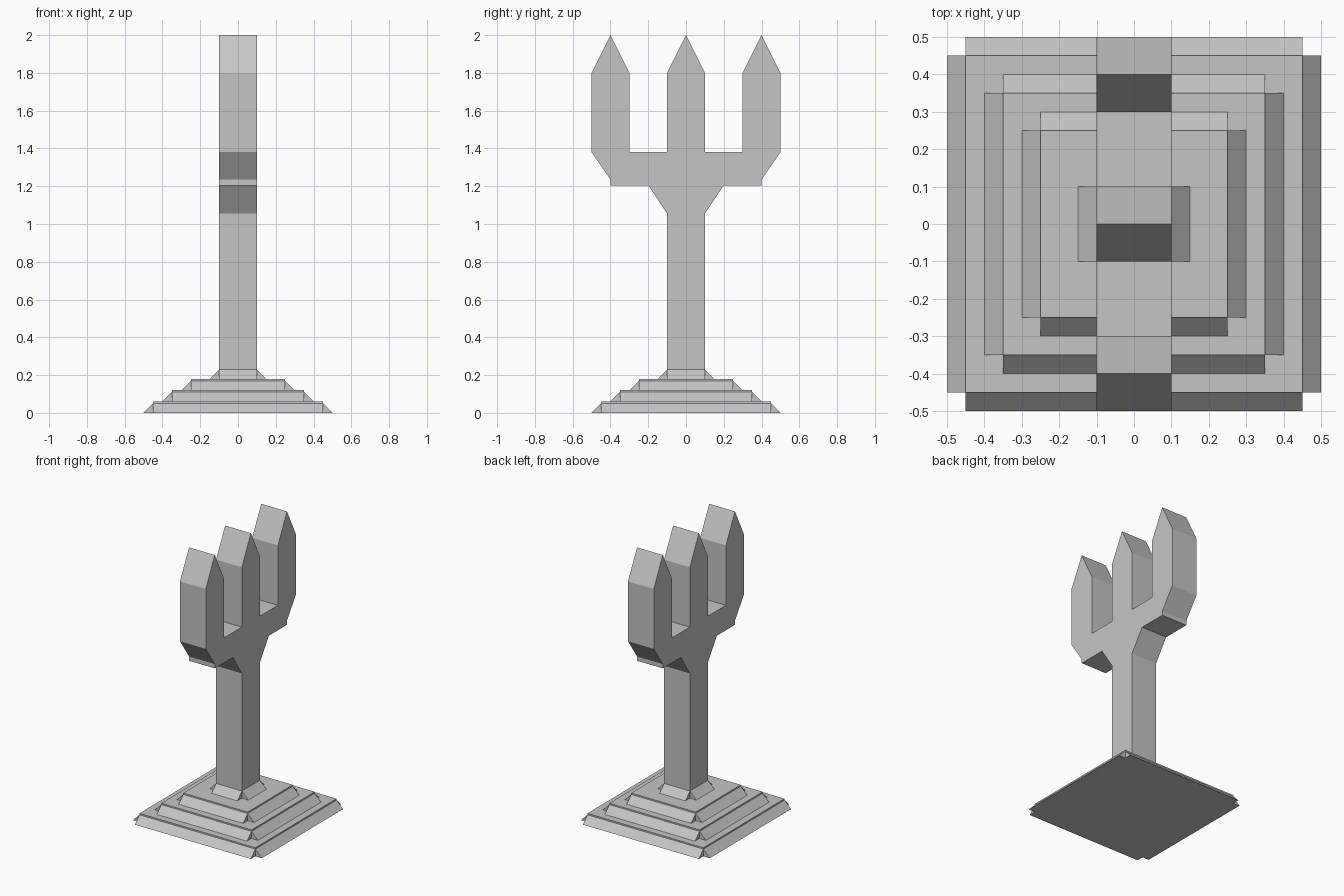
import bpy
import bmesh
from math import pi
from mathutils import Matrix

cube = bpy.data.objects.get("Cube")
if cube:
    bpy.data.objects.remove(cube, do_unlink=True)

# Single stone colour
stone = bpy.data.materials.new("stone_grey")
stone.use_nodes = True
GREY = (0.56, 0.56, 0.56, 1)
stone.diffuse_color = GREY
stone.node_tree.nodes["Principled BSDF"].inputs["Base Color"].default_value = GREY


def add_prism(bm, profile, half, turn=0.0):
    """Extrude a (y, z) profile along x from -half to +half, then turn about z."""
    face = bm.faces.new([bm.verts.new((-half, y, z)) for y, z in profile])
    geom = bmesh.ops.extrude_face_region(bm, geom=[face])["geom"]
    moved = [g for g in geom if isinstance(g, bmesh.types.BMVert)]
    bmesh.ops.translate(bm, verts=moved, vec=(2 * half, 0, 0))
    verts = set(moved) | set(face.verts)
    bmesh.ops.rotate(bm, verts=list(verts), cent=(0, 0, 0),
                     matrix=Matrix.Rotation(turn, 3, "Z"))


def finish(bm, name):
    bmesh.ops.recalc_face_normals(bm, faces=bm.faces[:])
    mesh = bpy.data.meshes.new(name)
    bm.to_mesh(mesh)
    bm.free()
    mesh.materials.append(stone)
    obj = bpy.data.objects.new(name, mesh)
    bpy.context.collection.objects.link(obj)
    return obj


# Stepped base: square slabs, each with a sloped skirt on four sides
SKIRT = 0.05
STEP = 0.06
for i, r in enumerate((0.45, 0.35, 0.25, 0.1)):
    z = i * STEP
    bm = bmesh.new()
    if i < 3:
        add_prism(bm, [(-r, z), (r, z), (r, z + STEP), (-r, z + STEP)], r)
    for k in range(4):
        add_prism(bm, [(r, z), (r + SKIRT, z), (r, z + SKIRT)], r, k * pi / 2)
    finish(bm, f"base_step_{i + 1}" if i < 3 else "post_collar")

# Post, flared arms and three pointed prongs as one mirrored outline
half = [(0.1, 3 * STEP), (0.1, 1.055), (0.2, 1.205), (0.4, 1.205), (0.4, 1.235),
        (0.5, 1.38), (0.5, 1.8), (0.4, 2), (0.3, 1.8), (0.3, 1.38),
        (0.1, 1.38), (0.1, 1.8)]
outline = half + [(0, 2)] + [(-y, z) for y, z in reversed(half)]
bm = bmesh.new()
add_prism(bm, outline, 0.1)
finish(bm, "trident_post")
